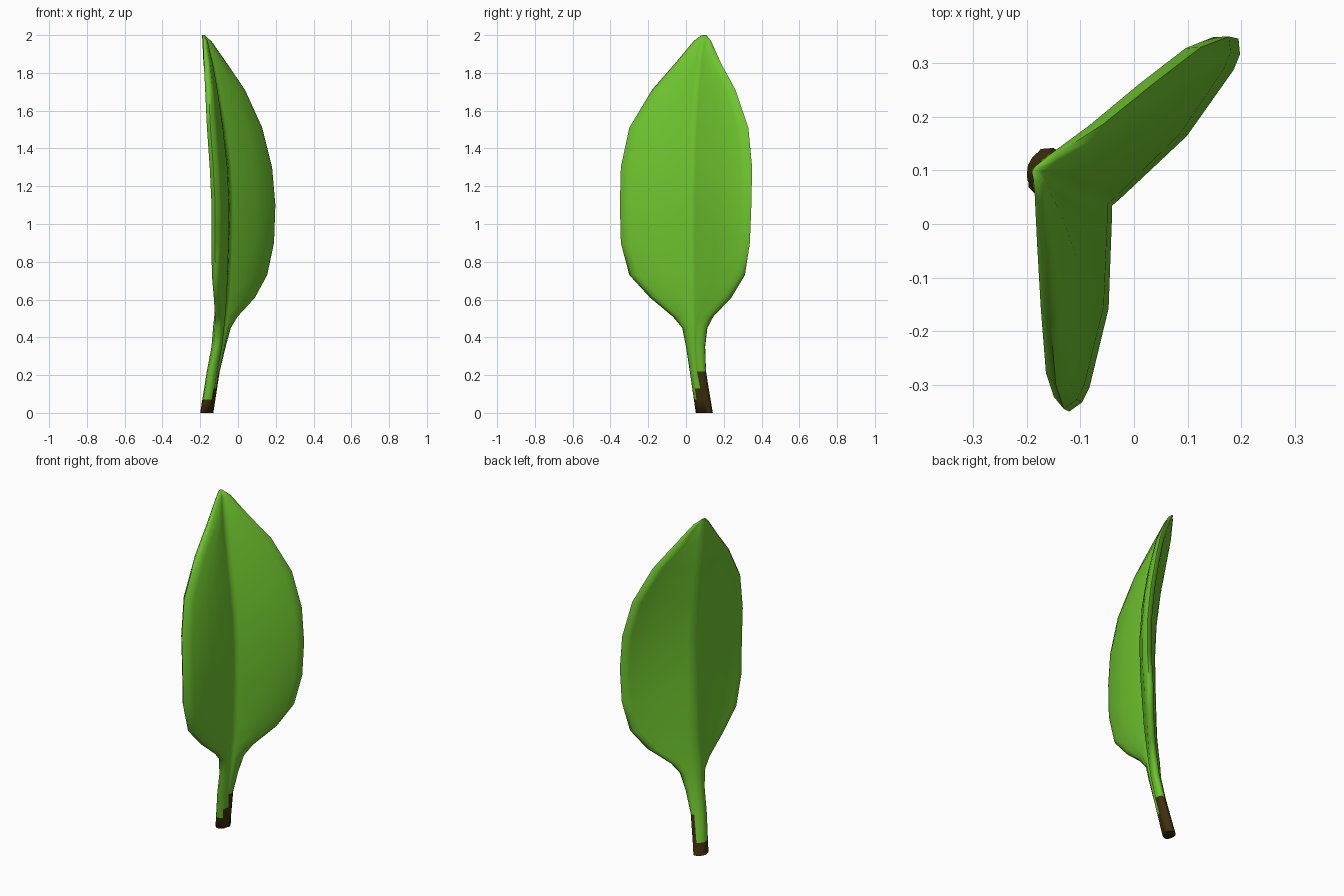
import bpy, bmesh
from mathutils import Vector

if "Cube" in bpy.data.objects:
    bpy.data.objects.remove(bpy.data.objects["Cube"])


def material(name, rgb):
    m = bpy.data.materials.new(name)
    m.diffuse_color = (*rgb, 1)
    m.use_nodes = True
    m.node_tree.nodes["Principled BSDF"].inputs["Base Color"].default_value = m.diffuse_color
    return m


green = material("leaf green", (0.155, 0.55, 0.027))
brown = material("stem brown", (0.05, 0.028, 0.004))

# Height, left edge x y, fold x y, right edge x y, half thickness
ROWS = [
    (0.00, -.178, .052, -.168, .100, -.150, .142, .030),
    (0.22, -.142, .020, -.136, .062, -.105, .105, .028),
    (0.35, -.112, .000, -.114, .052, -.068, .100, .027),
    (0.45, -.102, -.020, -.105, .050, -.038, .112, .028),
    (0.51, -.102, -.070, -.098, .048, -.002, .145, .028),
    (0.61, -.110, -.190, -.086, .048, .088, .240, .028),
    (0.73, -.120, -.300, -.080, .048, .152, .312, .029),
    (0.90, -.121, -.345, -.074, .047, .188, .338, .030),
    (1.10, -.121, -.350, -.070, .047, .195, .346, .030),
    (1.30, -.131, -.345, -.078, .050, .177, .350, .030),
    (1.51, -.146, -.300, -.104, .056, .125, .330, .029),
    (1.71, -.156, -.180, -.137, .070, .036, .262, .027),
    (1.85, -.165, -.058, -.160, .084, -.058, .186, .023),
    (1.97, -.176, .042, -.176, .097, -.142, .132, .013),
    (2.00, -.184, .082, -.184, .098, -.180, .108, .006),
]


def mix_row(a, b, z):
    t = (z - a[0]) / (b[0] - a[0])
    return tuple(p + (q - p) * t for p, q in zip(a, b))


# Extra rings on the stem for the brown steps
rows = [ROWS[0]] + [mix_row(ROWS[0], ROWS[1], z) for z in (.07, .13)] + ROWS[1:]


def ring(row):
    """Closed folded cross-section: two wings with bevelled rims and a crisp fold."""
    z, lx, ly, mx, my, rx, ry, h = row
    left, fold, right = Vector((lx, ly)), Vector((mx, my)), Vector((rx, ry))

    def wing(edge, sign):
        d = (fold - edge) * sign
        n = Vector((d.y, -d.x)).normalized()
        size = d.length
        u = (fold - edge).normalized()
        bow = n * size * .05
        points = [(edge + u * min(.25 * size, .02), n, .72),
                  (edge + u * min(.4 * size, .05) + bow * .4, n, .8),
                  ((edge + fold) / 2 + bow, n, .95),
                  (fold - u * min(.3 * size, .03) + bow * .15, n, 1)]
        return points, n

    l_pts, ln = wing(left, 1)
    r_pts, rn = wing(right, -1)
    fn = (ln + rn).normalized()
    line = l_pts + [(fold, fn, 1.05)] + r_pts[::-1]
    inner = [p + n * h * s for p, n, s in line]
    outer = [p - n * h * s for p, n, s in reversed(line)]
    return [Vector((p.x, p.y, z)) for p in [left] + inner + [right] + outer]


# Loft the leaf, colouring the stem foot by height and side
bm = bmesh.new()
rings = [[bm.verts.new(p) for p in ring(r)] for r in rows]
count = len(rings[0])
for i in range(len(rings) - 1):
    for j in range(count):
        k = (j + 1) % count
        f = bm.faces.new((rings[i][j], rings[i][k], rings[i + 1][k], rings[i + 1][j]))
        brown_rings = 3 if 6 <= j <= 10 else 2 if 2 <= j < 6 else 1
        f.material_index = 1 if i < brown_rings else 0
foot = bm.faces.new(rings[0])
foot.material_index = 1
bm.faces.new(rings[-1])
bmesh.ops.recalc_face_normals(bm, faces=bm.faces)

mesh = bpy.data.meshes.new("leaf")
bm.to_mesh(mesh)
bm.free()
mesh.materials.append(green)
mesh.materials.append(brown)
leaf = bpy.data.objects.new("leaf", mesh)
bpy.context.collection.objects.link(leaf)
bpy.context.view_layer.objects.active = leaf
leaf.select_set(True)
bpy.ops.object.shade_smooth_by_angle(angle=1.4)
